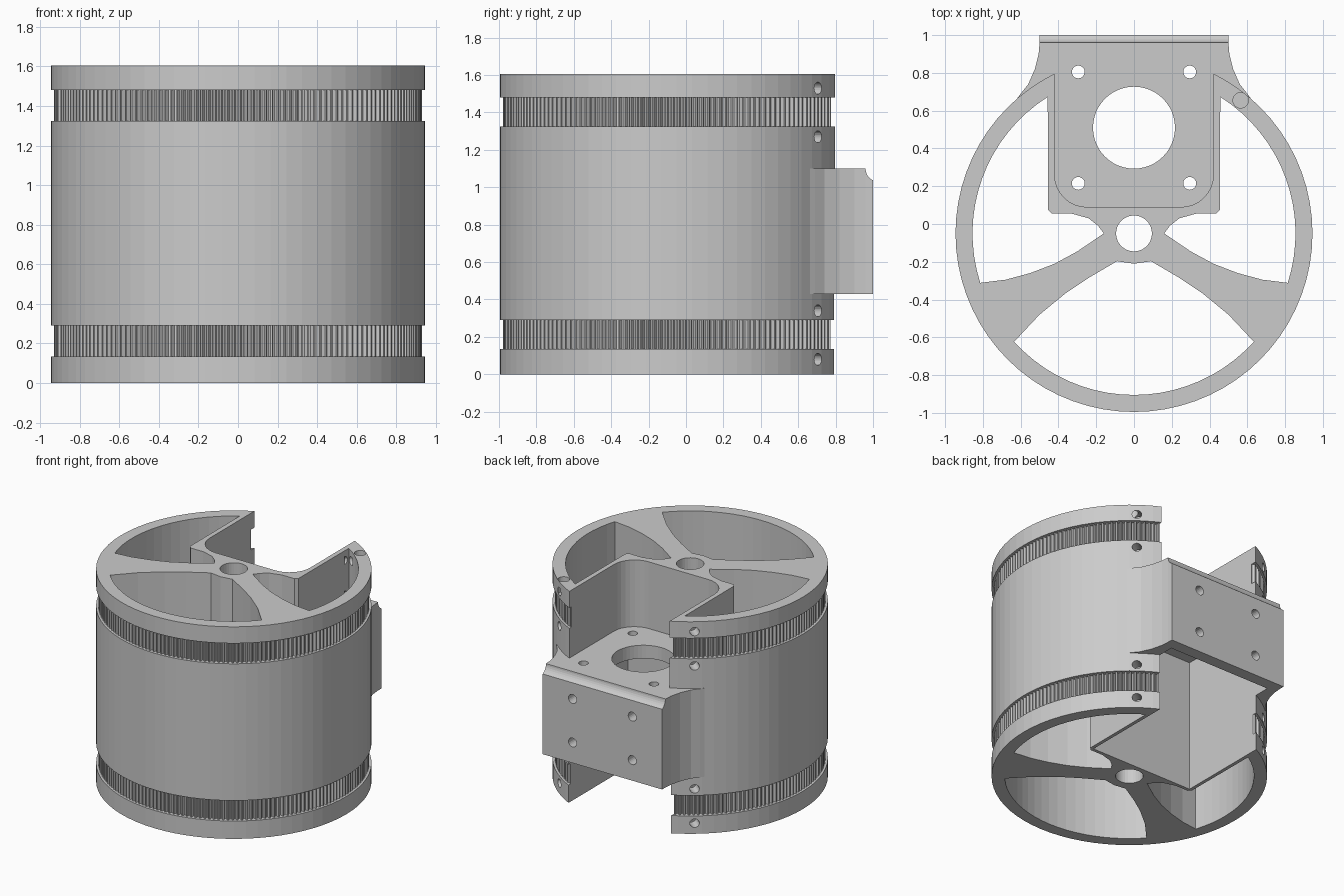
import bpy, bmesh, math
from mathutils import Vector

if "Cube" in bpy.data.objects:
    bpy.data.objects.remove(bpy.data.objects["Cube"])

CY = -0.05          # drum axis in y
R, R_IN = 0.945, 0.855
H = 1.605

grey = bpy.data.materials.new("plain_grey")
grey.diffuse_color = (0.6, 0.6, 0.6, 1)
grey.use_nodes = True
grey.node_tree.nodes["Principled BSDF"].inputs["Base Color"].default_value = grey.diffuse_color


def make_object(name, bm):
    bmesh.ops.recalc_face_normals(bm, faces=bm.faces)
    me = bpy.data.meshes.new(name)
    bm.to_mesh(me)
    bm.free()
    me.materials.append(grey)
    ob = bpy.data.objects.new(name, me)
    bpy.context.collection.objects.link(ob)
    return ob


def prism(name, outline, z0, z1):
    bm = bmesh.new()
    low = [bm.verts.new((x, y, z0)) for x, y in outline]
    top = [bm.verts.new((x, y, z1)) for x, y in outline]
    bm.faces.new(low)
    bm.faces.new(top)
    for i in range(len(low)):
        j = (i + 1) % len(low)
        bm.faces.new((low[i], low[j], top[j], top[i]))
    return make_object(name, bm)


def rod(name, p, q, r, n=20):
    p, q = Vector(p), Vector(q)
    bm = bmesh.new()
    bmesh.ops.create_cone(bm, cap_ends=True, segments=n, radius1=r, radius2=r, depth=(q - p).length)
    rot = (q - p).to_track_quat('Z', 'Y').to_matrix().to_4x4()
    bm.transform(rot)
    bmesh.ops.translate(bm, verts=bm.verts, vec=(p + q) / 2)
    return make_object(name, bm)


def arc(cx, cy, r, a0, a1, n):
    return [(cx + r * math.cos(math.radians(a0 + (a1 - a0) * i / n)),
             cy + r * math.sin(math.radians(a0 + (a1 - a0) * i / n))) for i in range(n + 1)]


def mirror(points):
    return [(-x, y) for x, y in points]


def combine(target, tool, op='DIFFERENCE'):
    mod = target.modifiers.new("bool", 'BOOLEAN')
    mod.operation = op
    mod.solver = 'EXACT'
    mod.object = tool
    bpy.context.view_layer.objects.active = target
    bpy.ops.object.modifier_apply(modifier=mod.name)
    bpy.data.objects.remove(tool, do_unlink=True)


def belt_cutter(z0, z1, teeth=180):
    # annulus whose inner wall carries the belt teeth
    n = teeth * 4
    bm = bmesh.new()
    rings = []
    for z in (z0, z1):
        inner, outer = [], []
        for i in range(n):
            a = 2 * math.pi * (i + 0.5) / n
            r = 0.929 if i % 4 < 2 else 0.908
            inner.append(bm.verts.new((r * math.cos(a), CY + r * math.sin(a), z)))
            outer.append(bm.verts.new((1.1 * math.cos(a), CY + 1.1 * math.sin(a), z)))
        rings += [inner, outer]
    il, ol, it, ot = rings
    for i in range(n):
        j = (i + 1) % n
        for a, b in ((il, ol), (ol, ot), (ot, it), (it, il)):
            bm.faces.new((a[i], a[j], b[j], b[i]))
    return make_object("belt_cutter", bm)


# solid drum
drum = prism("drum", arc(0, CY, R, 0, 360, 72)[:-1], 0, H)

# three openings between the spokes
side = arc(0, CY, R_IN, -17.8, 57.7, 16) + [
    (0.455, 0.075), (0.435, 0.055), (0.33, 0.055), (0.24, 0.03), (0.19, -0.01), (0.16, -0.05),
    (0.30, -0.145), (0.42, -0.21), (0.55, -0.26), (0.68, -0.295)]
spoke = [(0.50, -0.48), (0.36, -0.365), (0.24, -0.285), (0.09, -0.197)]
front = arc(0, CY, R_IN, -137.9, -42.1, 20) + spoke + [(0, -0.21)] + mirror(spoke[::-1])
for outline in (side, mirror(side), front):
    combine(drum, prism("opening", outline, -0.1, H + 0.1))

# axle hole and toothed belt bands
combine(drum, rod("axle_hole", (0, CY, -0.1), (0, CY, H + 0.1), 0.095, 32))
for z0, z1 in ((0.135, 0.29), (1.325, 1.48)):
    combine(drum, belt_cutter(z0, z1))

# flared mount block at the back
flare = [(0.44, 0.70), (0.60, 0.62), (0.65, 0.62), (0.60, 0.69), (0.56, 0.74),
         (0.525, 0.82), (0.505, 0.90), (0.5, 0.96), (0.5, 1.0)]
combine(drum, prism("mount", flare + mirror(flare[::-1]), 0.43, 1.10), 'UNION')

# upper pocket with rounded corners
half = [(0.42, 1.3)] + arc(0.25, 0.26, 0.17, 0, -90, 8)
combine(drum, prism("upper_pocket", half + mirror(half[::-1]), 1.10, H + 0.1))

# lower pocket, leaving the shelf above and the plate behind
for y1, z1 in ((0.91, 1.0), (1.3, 0.43)):
    box = [(0.43, 0.08), (0.43, y1), (-0.43, y1), (-0.43, 0.08)]
    combine(drum, prism("lower_pocket", box, -0.1, z1))

# hollow top edge of the back plate
combine(drum, rod("edge_hollow", (-0.7, 1.03, 1.10), (0.7, 1.03, 1.10), 0.07, 32))

# motor bore and its screw holes in the shelf
combine(drum, rod("bore", (0, 0.51, 0.95), (0, 0.51, 1.2), 0.217, 48))
for x in (-0.295, 0.295):
    for y in (0.215, 0.805):
        combine(drum, rod("screw_hole", (x, y, 0.95), (x, y, 1.2), 0.034))

# screw holes in the back plate
for x in (-0.25, 0.25):
    for z in (0.585, 0.915):
        combine(drum, rod("plate_hole", (x, 0.85, z), (x, 1.1, z), 0.034))

# belt anchor holes near the slot
for s in (-1, 1):
    for z in (0.08, 0.34, 1.27, 1.53):
        combine(drum, rod("anchor_hole", (s * 0.46, 0.617, z), (s * 0.68, 0.80, z), 0.032))

# pin socket in the top rim
combine(drum, rod("pin_socket", (0.565, 0.655, 1.49), (0.565, 0.655, H + 0.1), 0.041, 24))
